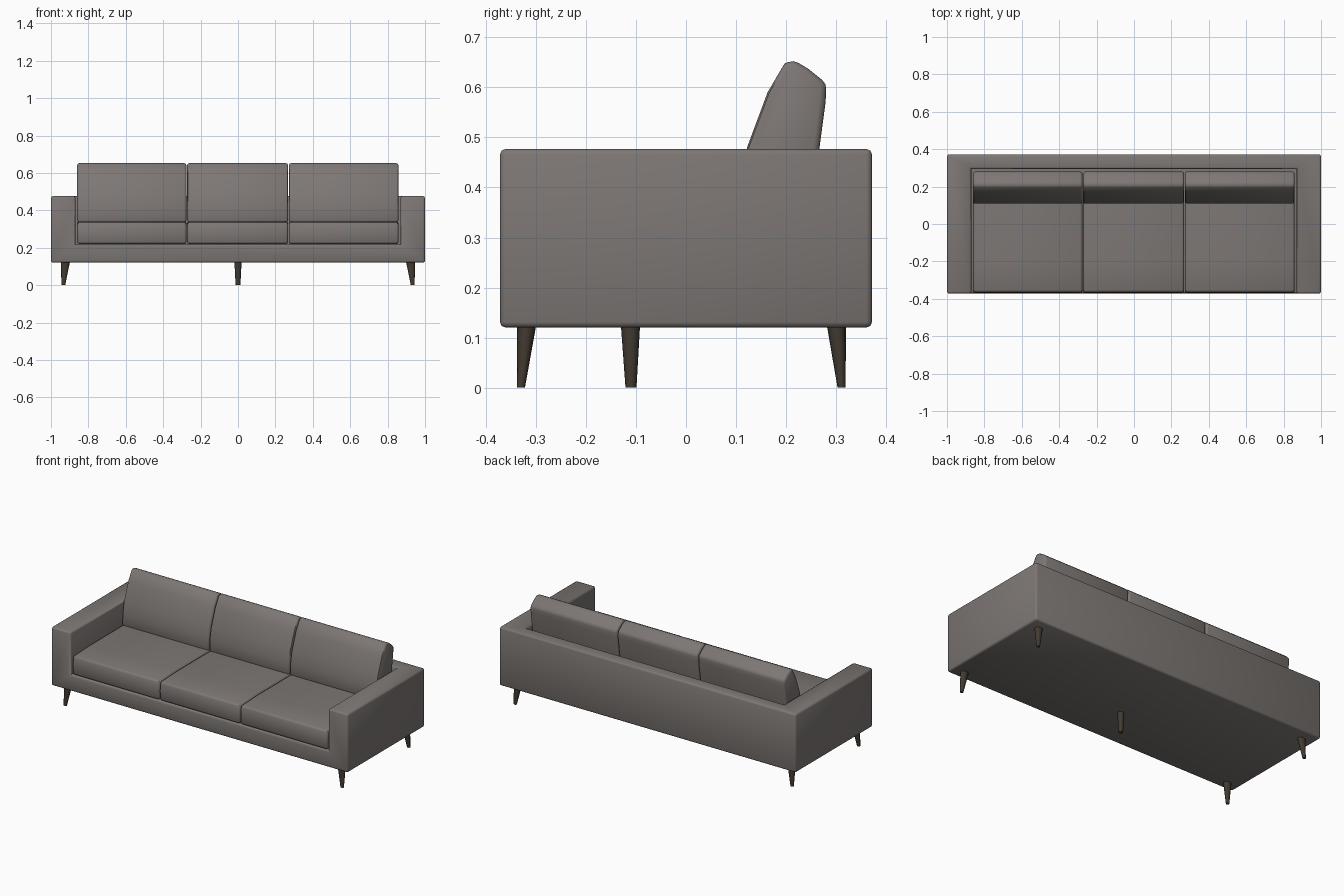
import bpy, bmesh, math
from mathutils import Vector

if "Cube" in bpy.data.objects:
    bpy.data.objects.remove(bpy.data.objects["Cube"])


def material(name, rgb):
    m = bpy.data.materials.new(name)
    m.diffuse_color = (*rgb, 1)
    m.use_nodes = True
    m.node_tree.nodes["Principled BSDF"].inputs["Base Color"].default_value = m.diffuse_color
    return m


FABRIC = material("warm grey fabric", (0.205, 0.185, 0.175))
WOOD = material("dark wood", (0.055, 0.043, 0.030))


def make_object(name, bm, mat):
    bmesh.ops.recalc_face_normals(bm, faces=bm.faces)
    mesh = bpy.data.meshes.new(name)
    bm.to_mesh(mesh)
    bm.free()
    mesh.materials.append(mat)
    ob = bpy.data.objects.new(name, mesh)
    bpy.context.collection.objects.link(ob)
    return ob


def smooth(ob, degrees):
    bpy.ops.object.select_all(action='DESELECT')
    ob.select_set(True)
    bpy.context.view_layer.objects.active = ob
    bpy.ops.object.shade_smooth_by_angle(angle=math.radians(degrees))


def round_edges(bm, width, segments, min_angle=50):
    edges = [e for e in bm.edges if e.calc_face_angle(0) > math.radians(min_angle)]
    bmesh.ops.bevel(bm, geom=edges, offset=width, segments=segments,
                    profile=0.5, affect='EDGES', clamp_overlap=True)


def extrude_profile(points, x0, x1):
    """Closed (y, z) profile swept along x."""
    bm = bmesh.new()
    a = [bm.verts.new((x0, y, z)) for y, z in points]
    b = [bm.verts.new((x1, y, z)) for y, z in points]
    n = len(points)
    bm.faces.new(a)
    bm.faces.new(b[::-1])
    for i in range(n):
        j = (i + 1) % n
        bm.faces.new((a[i], b[i], b[j], a[j]))
    bmesh.ops.recalc_face_normals(bm, faces=bm.faces)
    return bm


# Frame: one shell with arms, back and base around an open seat well
xs, ys, zs = (-0.995, -0.865, 0.865, 0.995), (-0.372, 0.295, 0.372), (0.12, 0.218, 0.477)
solid = {(i, j, k) for i in range(3) for j in range(2) for k in range(2)} - {(1, 0, 1)}
bm = bmesh.new()
for cell in solid:
    for axis in range(3):
        for side in (0, 1):
            near = list(cell)
            near[axis] += 2 * side - 1
            if tuple(near) in solid:
                continue
            u, v = [a for a in range(3) if a != axis]
            corners = []
            for du, dv in ((0, 0), (1, 0), (1, 1), (0, 1)):
                c = list(cell)
                c[axis] += side
                c[u] += du
                c[v] += dv
                corners.append(bm.verts.new((xs[c[0]], ys[c[1]], zs[c[2]])))
            bm.faces.new(corners)
bmesh.ops.remove_doubles(bm, verts=bm.verts, dist=1e-4)
bmesh.ops.recalc_face_normals(bm, faces=bm.faces)
bmesh.ops.dissolve_limit(bm, angle_limit=0.02, verts=bm.verts, edges=bm.edges)
# only outward corners are rounded
outer = [e for e in bm.edges if e.calc_face_angle_signed(0) > 1]
bmesh.ops.bevel(bm, geom=outer, offset=0.011, segments=2, profile=0.5, affect='EDGES')
for v in bm.verts:
    v.co.x *= 1 / 0.995
smooth(make_object("sofa_frame", bm, FABRIC), 50)

# Cushions: three seats and three leaning backs
seat_profile = [(-0.366, 0.22), (-0.370, 0.28), (-0.364, 0.335), (-0.20, 0.342),
                (0.10, 0.342), (0.27, 0.335), (0.27, 0.22)]
back_profile = [(0.108, 0.337), (0.110, 0.41), (0.122, 0.48), (0.163, 0.59),
                (0.197, 0.648), (0.215, 0.655), (0.245, 0.637), (0.281, 0.608),
                (0.279, 0.57), (0.267, 0.48), (0.245, 0.337)]
spans = {"left": (-0.860, -0.276), "middle": (-0.272, 0.268), "right": (0.272, 0.858)}
for side, (x0, x1) in spans.items():
    bm = extrude_profile(seat_profile, x0, x1)
    round_edges(bm, 0.012, 2)
    smooth(make_object("seat_cushion_" + side, bm, FABRIC), 45)
    bm = extrude_profile(back_profile, x0, x1)
    round_edges(bm, 0.012, 2)
    smooth(make_object("back_cushion_" + side, bm, FABRIC), 45)


# Legs: tapered, splayed towards the outer corners
def leg(name, top, tip, top_r, tip_r):
    bm = bmesh.new()
    n = 12
    rings = []
    for (cx, cy), (rx, ry), z in ((tip, tip_r, 0.0), (top, top_r, 0.122)):
        rings.append([bm.verts.new((cx + rx * math.cos(2 * math.pi * i / n),
                                    cy + ry * math.sin(2 * math.pi * i / n), z))
                      for i in range(n)])
    low, high = rings
    bm.faces.new(low[::-1])
    bm.faces.new(high)
    for i in range(n):
        j = (i + 1) % n
        bm.faces.new((low[i], low[j], high[j], high[i]))
    smooth(make_object(name, bm, WOOD), 40)


for sx, side in ((-1, "left"), (1, "right")):
    leg("front_leg_" + side, (sx * 0.923, -0.319), (sx * 0.934, -0.330),
        (0.024, 0.019), (0.010, 0.008))
    leg("back_leg_" + side, (sx * 0.923, 0.301), (sx * 0.934, 0.311),
        (0.024, 0.019), (0.010, 0.008))
leg("middle_leg", (0, -0.111), (0, -0.110), (0.019, 0.019), (0.013, 0.011))
